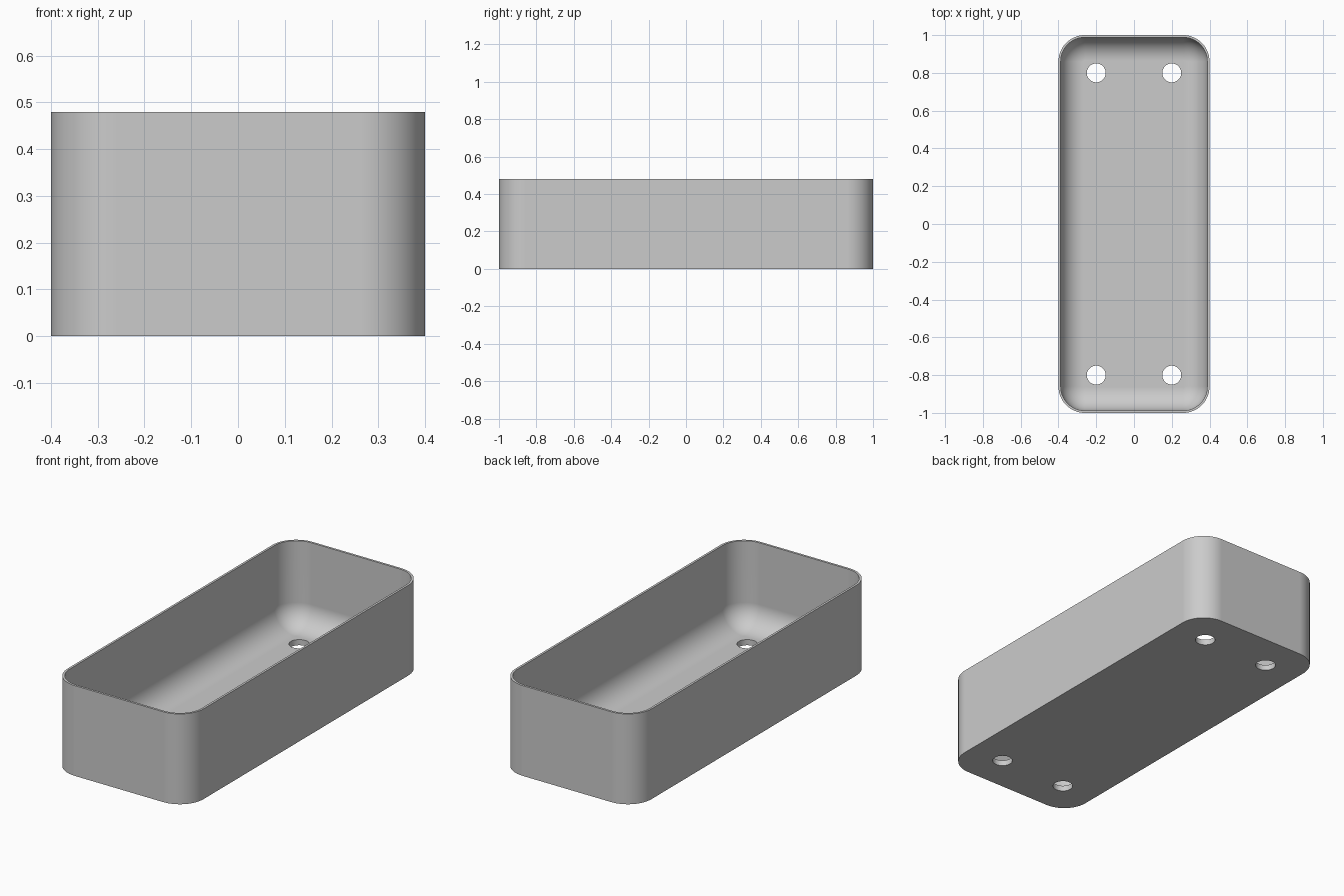
import bpy, bmesh
from math import pi, sin, cos

cube = bpy.data.objects.get("Cube")
if cube:
    bpy.data.objects.remove(cube, do_unlink=True)

HALF_X, HALF_Y, HEIGHT = 0.4, 1.0, 0.48
WALL, FLOOR = 0.012, 0.03
CORNER, FILLET = 0.14, 0.122
CORNER_STEPS, FILLET_STEPS = 16, 14

grey = bpy.data.materials.new("light_grey")
grey.use_nodes = True
colour = (0.6, 0.6, 0.6, 1)
grey.diffuse_color = colour
grey.node_tree.nodes["Principled BSDF"].inputs["Base Color"].default_value = colour


def ring(bm, inset, z):
    """Rounded rectangle of vertices, inset from the outer outline."""
    radius = CORNER - inset
    cx, cy = HALF_X - CORNER, HALF_Y - CORNER
    verts = []
    for quarter, (sx, sy) in enumerate([(1, 1), (-1, 1), (-1, -1), (1, -1)]):
        for i in range(CORNER_STEPS + 1):
            a = (quarter + i / CORNER_STEPS) * pi / 2
            verts.append(bm.verts.new((sx * cx + radius * cos(a),
                                       sy * cy + radius * sin(a), z)))
    return verts


# Tray: outer wall, rim, inner wall, rounded floor edge, floor
levels = [(0, 0), (0, HEIGHT), (WALL, HEIGHT)]
for i in range(FILLET_STEPS + 1):
    a = i / FILLET_STEPS * pi / 2
    levels.append((WALL + FILLET * (1 - cos(a)), FLOOR + FILLET * (1 - sin(a))))
bm = bmesh.new()
rings = [ring(bm, *level) for level in levels]
for low, high in zip(rings, rings[1:]):
    for i in range(len(low)):
        j = (i + 1) % len(low)
        bm.faces.new((low[i], low[j], high[j], high[i]))
bm.faces.new(rings[0][::-1])
bm.faces.new(rings[-1])
bmesh.ops.recalc_face_normals(bm, faces=bm.faces)
mesh = bpy.data.meshes.new("tray")
bm.to_mesh(mesh)
bm.free()
mesh.materials.append(grey)
tray = bpy.data.objects.new("tray", mesh)
bpy.context.collection.objects.link(tray)
bpy.context.view_layer.objects.active = tray

# Four drain holes through the floor
for sx in (-1, 1):
    for sy in (-1, 1):
        bpy.ops.mesh.primitive_cylinder_add(vertices=48, radius=0.05, depth=0.2,
                                            location=(sx * 0.2, sy * 0.8, 0))
        cutter = bpy.context.object
        cutter.name = "drain_hole_cutter"
        cutter.hide_render = True
        cutter.data.materials.append(grey)
        bpy.context.view_layer.objects.active = tray
        cut = tray.modifiers.new("drain_hole", 'BOOLEAN')
        cut.operation = 'DIFFERENCE'
        cut.solver = 'EXACT'
        cut.object = cutter
        bpy.ops.object.modifier_apply(modifier=cut.name)
        bpy.data.objects.remove(cutter, do_unlink=True)

# Smooth curves with crisp rims
bpy.ops.object.select_all(action='DESELECT')
tray.select_set(True)
bpy.context.view_layer.objects.active = tray
bpy.ops.object.shade_smooth_by_angle(angle=pi / 6)
weighted = tray.modifiers.new("flat_face_normals", 'WEIGHTED_NORMAL')
weighted.keep_sharp = True
